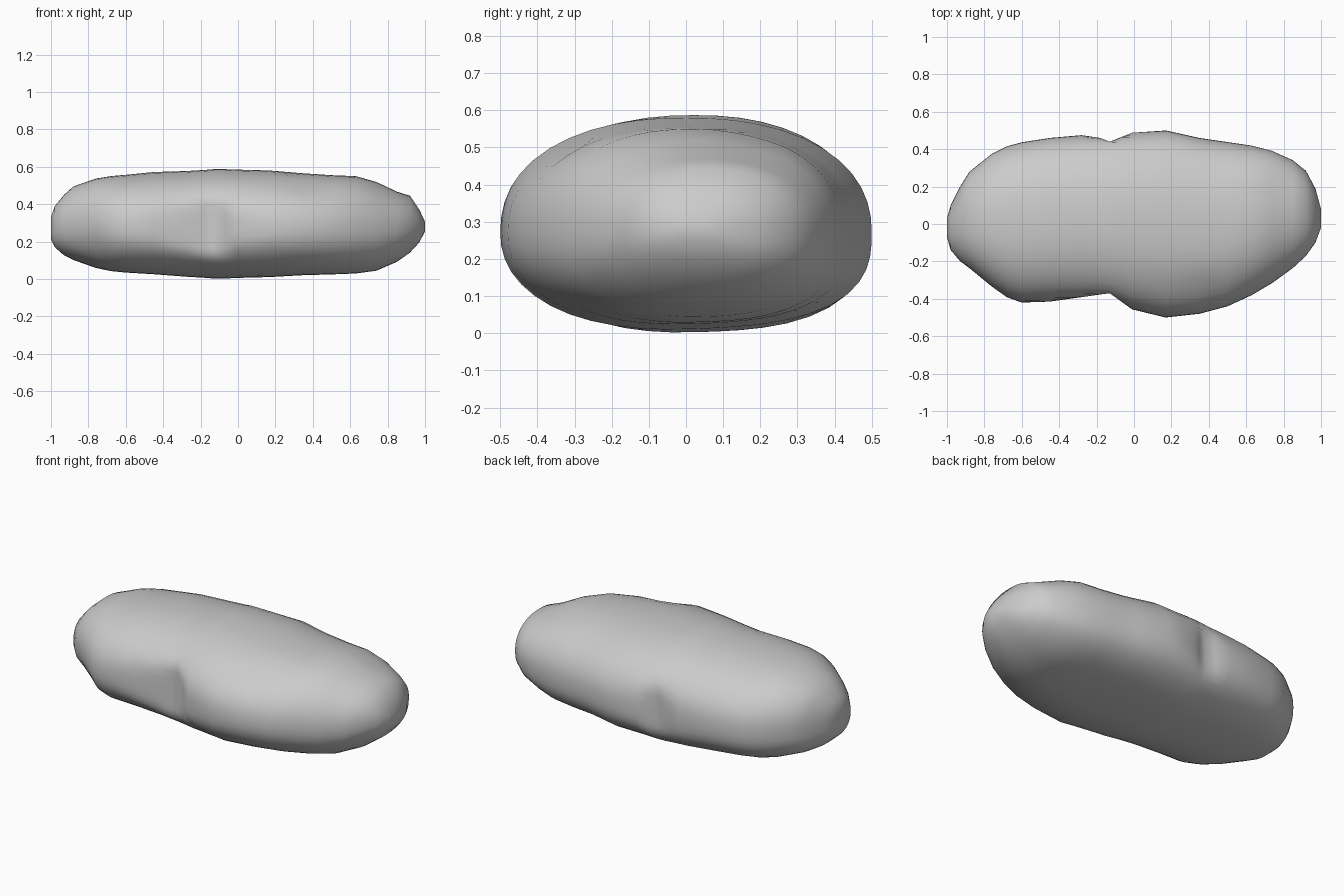
import bpy, bmesh, math
from mathutils import Vector

if "Cube" in bpy.data.objects:
    bpy.data.objects.remove(bpy.data.objects["Cube"])

# Outline stations along x: (x, front y, back y, bottom z, top z)
STATIONS = [
    (-1.00, -.07, .03, .21, .33), (-.98, -.14, .10, .17, .39), (-.93, -.20, .20, .125, .45),
    (-.88, -.24, .28, .10, .495), (-.76, -.34, .375, .057, .537), (-.68, -.392, .415, .04, .55),
    (-.60, -.42, .437, .032, .557), (-.45, -.42, .46, .023, .572), (-.28, -.42, .475, .010, .577),
    (-.18, -.43, .48, .004, .583), (-.13, -.435, .483, 0, .587), (-.07, -.45, .487, 0, .587),
    (-.01, -.465, .49, .003, .585), (.17, -.50, .50, .008, .58),
    (.35, -.48, .46, .018, .565), (.50, -.44, .438, .022, .555), (.63, -.38, .42, .027, .55),
    (.74, -.315, .395, .042, .52), (.85, -.235, .345, .09, .467), (.92, -.17, .285, .14, .445),
    (.97, -.10, .19, .195, .37), (1.00, -.02, .08, .255, .305),
]
SEGMENTS = 48

# Shallow dents: (centre, radius, inward push)
DENTS = [
    ((.36, -.33, .47), .14, .022), ((.74, .28, .16), .16, .035), ((.72, .18, .53), .13, .015),
    ((.05, -.42, .12), .10, .015), ((-.80, -.28, .20), .14, .018),
]


def section(x, y0, y1, z0, z1):
    """Oval with a squarer lower back edge, cut flat at the side notches."""
    cy, hw = (y0 + y1) / 2, (y1 - y0) / 2
    cz = z0 + .46 * (z1 - z0)
    d = x + .13
    front_limit = -.37 - (.14 * -d if d < 0 else .72 * d)
    back_limit = .44 + .4 * abs(d)
    pts = []
    for i in range(SEGMENTS):
        a = math.tau * i / SEGMENTS
        c, s = math.cos(a), math.sin(a)
        n = 2.25 if s > 0 else (2.8 if c > 0 else 2.2)
        r = (abs(c) ** n + abs(s) ** n) ** (-1 / n)
        h = z1 - cz if s > 0 else cz - z0
        y = cy + hw * r * c
        z = cz + h * r * s
        if s < 0:  # underside tilts gently up to the back
            z = max(0, z + .03 * (y - cy + .1) * -s * hw * 2)
        pts.append(Vector((x, min(max(y, front_limit), back_limit), z)))
    return pts


def dent(p):
    inward = (Vector((p.x * .6, 0, .28)) - p).normalized()
    push = sum(d * math.exp(-((p - Vector(c)).length / r) ** 2 * 2) for c, r, d in DENTS)
    return p + inward * push


# Pebble body lofted through the stations
bm = bmesh.new()
rings = [[bm.verts.new(dent(p)) for p in section(*s)] for s in STATIONS]
for a, b in zip(rings, rings[1:]):
    for i in range(SEGMENTS):
        j = (i + 1) % SEGMENTS
        bm.faces.new((a[i], a[j], b[j], b[i]))
bm.faces.new(rings[0])
bm.faces.new(rings[-1])
bmesh.ops.recalc_face_normals(bm, faces=bm.faces)
for f in bm.faces:
    f.smooth = True

mesh = bpy.data.meshes.new("stone")
bm.to_mesh(mesh)
bm.free()
stone = bpy.data.objects.new("stone", mesh)
bpy.context.collection.objects.link(stone)
